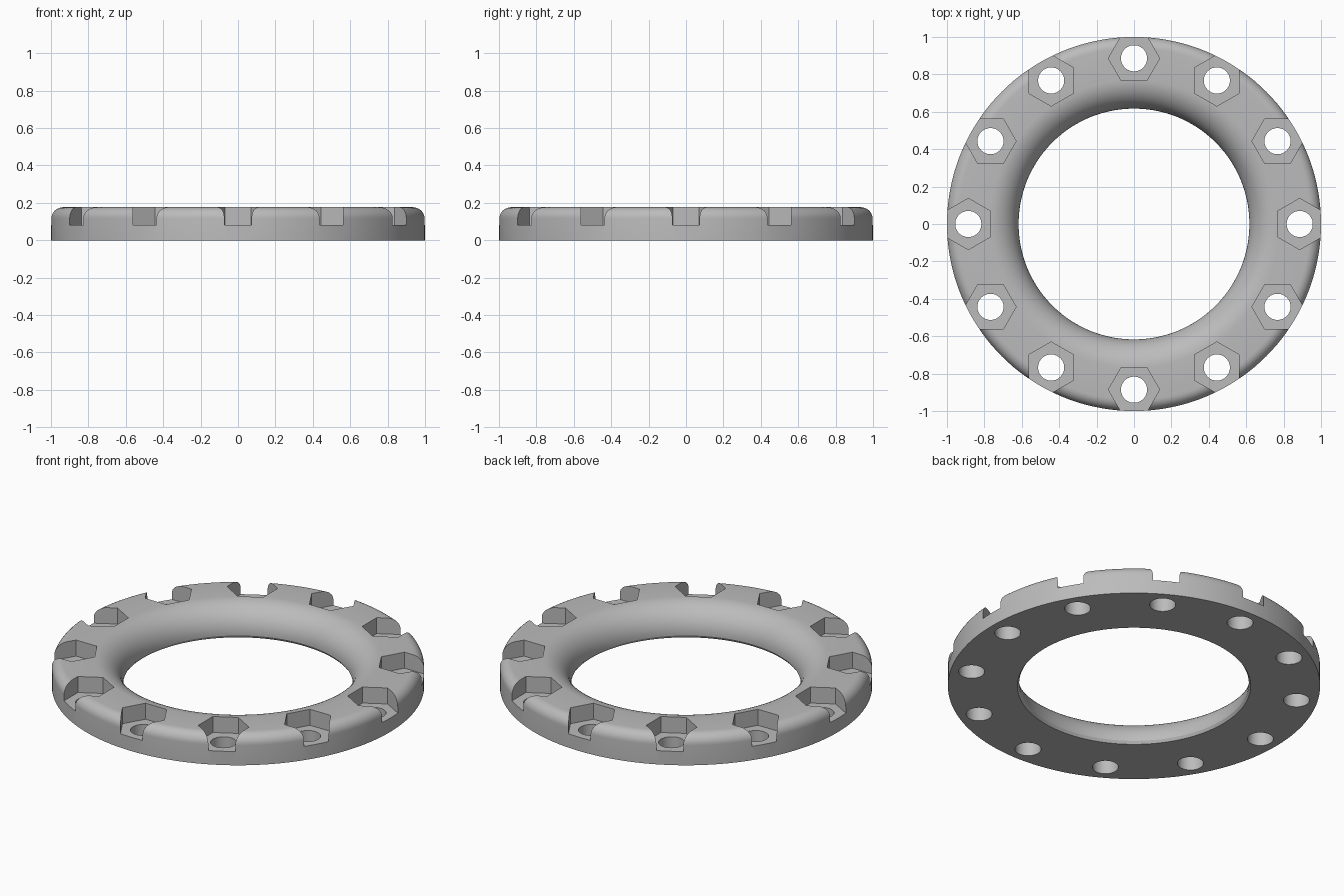
import bpy, bmesh
from math import pi, sin, cos, radians
from mathutils import Matrix, Vector

if "Cube" in bpy.data.objects:
    bpy.data.objects.remove(bpy.data.objects["Cube"])

HEIGHT, OUTER, INNER = 0.177, 1.0, 0.617
OUTER_FILLET, INNER_FILLET = 0.06, 0.155
BOLT_CIRCLE, BOLTS = 0.886, 12
HOLE_RADIUS, HEX_RADIUS, SEAT_Z = 0.07, 0.137, 0.082

grey = bpy.data.materials.new("grey metal")
grey.use_nodes = True
colour = (0.5, 0.5, 0.5, 1)
grey.diffuse_color = colour
grey.node_tree.nodes["Principled BSDF"].inputs["Base Color"].default_value = colour


def make_object(name, bm):
    mesh = bpy.data.meshes.new(name)
    bmesh.ops.recalc_face_normals(bm, faces=bm.faces)
    bm.to_mesh(mesh)
    bm.free()
    mesh.materials.append(grey)
    obj = bpy.data.objects.new(name, mesh)
    bpy.context.collection.objects.link(obj)
    return obj


def arc(cx, cz, radius, start, end, steps):
    angles = [radians(start + (end - start) * i / steps) for i in range(steps + 1)]
    return [(cx + radius * cos(a), cz + radius * sin(a)) for a in angles]


def ring_of_prisms(name, sides, radius, bottom, top):
    """One prism at each bolt position, with a flat facing outward."""
    bm = bmesh.new()
    for i in range(BOLTS):
        place = (Matrix.Rotation(2 * pi * i / BOLTS, 4, "Z")
                 @ Matrix.Translation((BOLT_CIRCLE, 0, (bottom + top) / 2))
                 @ Matrix.Rotation(pi / sides, 4, "Z"))
        # bmesh cones start with a corner on y; turn that onto x
        prism = bmesh.ops.create_cone(bm, cap_ends=True, segments=sides, radius1=radius,
                                      radius2=radius, depth=top - bottom)
        first = prism["verts"][0].co
        turn = Matrix.Rotation(-Vector((first.x, first.y)).angle_signed(Vector((1, 0))), 4, "Z")
        bmesh.ops.transform(bm, matrix=place @ turn, verts=prism["verts"])
    return make_object(name, bm)


# Ring body: revolved section with a large inner round and a small outer one
profile = [(INNER, 0.016), (INNER + 0.01, 0), (OUTER, 0)]
profile += arc(OUTER - OUTER_FILLET, HEIGHT - OUTER_FILLET, OUTER_FILLET, 0, 90, 8)
profile += arc(INNER + INNER_FILLET, HEIGHT - INNER_FILLET, INNER_FILLET, 90, 180, 14)
bm = bmesh.new()
verts = [bm.verts.new((r, 0, z)) for r, z in profile]
edges = [bm.edges.new((v, verts[i - 1])) for i, v in enumerate(verts)]
bmesh.ops.spin(bm, geom=verts + edges, cent=(0, 0, 0), axis=(0, 0, 1),
               angle=2 * pi, steps=144, use_merge=True)
bmesh.ops.remove_doubles(bm, verts=bm.verts, dist=0.0001)
flange = make_object("flange_ring", bm)

# Hexagonal nut seats open at the rim, and round bolt holes through them
cutters = [ring_of_prisms("nut_seat_cutter", 6, HEX_RADIUS, SEAT_Z, 0.4),
           ring_of_prisms("bolt_hole_cutter", 32, HOLE_RADIUS, -0.1, 0.3)]
bpy.context.view_layer.objects.active = flange
for obj in bpy.context.selected_objects:
    obj.select_set(False)
flange.select_set(True)
for cutter in cutters:
    cutter.hide_render = True
    cut = flange.modifiers.new(cutter.name, "BOOLEAN")
    cut.operation, cut.solver, cut.object = "DIFFERENCE", "EXACT", cutter
    bpy.ops.object.modifier_apply(modifier=cut.name)
    bpy.data.objects.remove(cutter)

bpy.ops.object.shade_smooth_by_angle(angle=radians(30))
